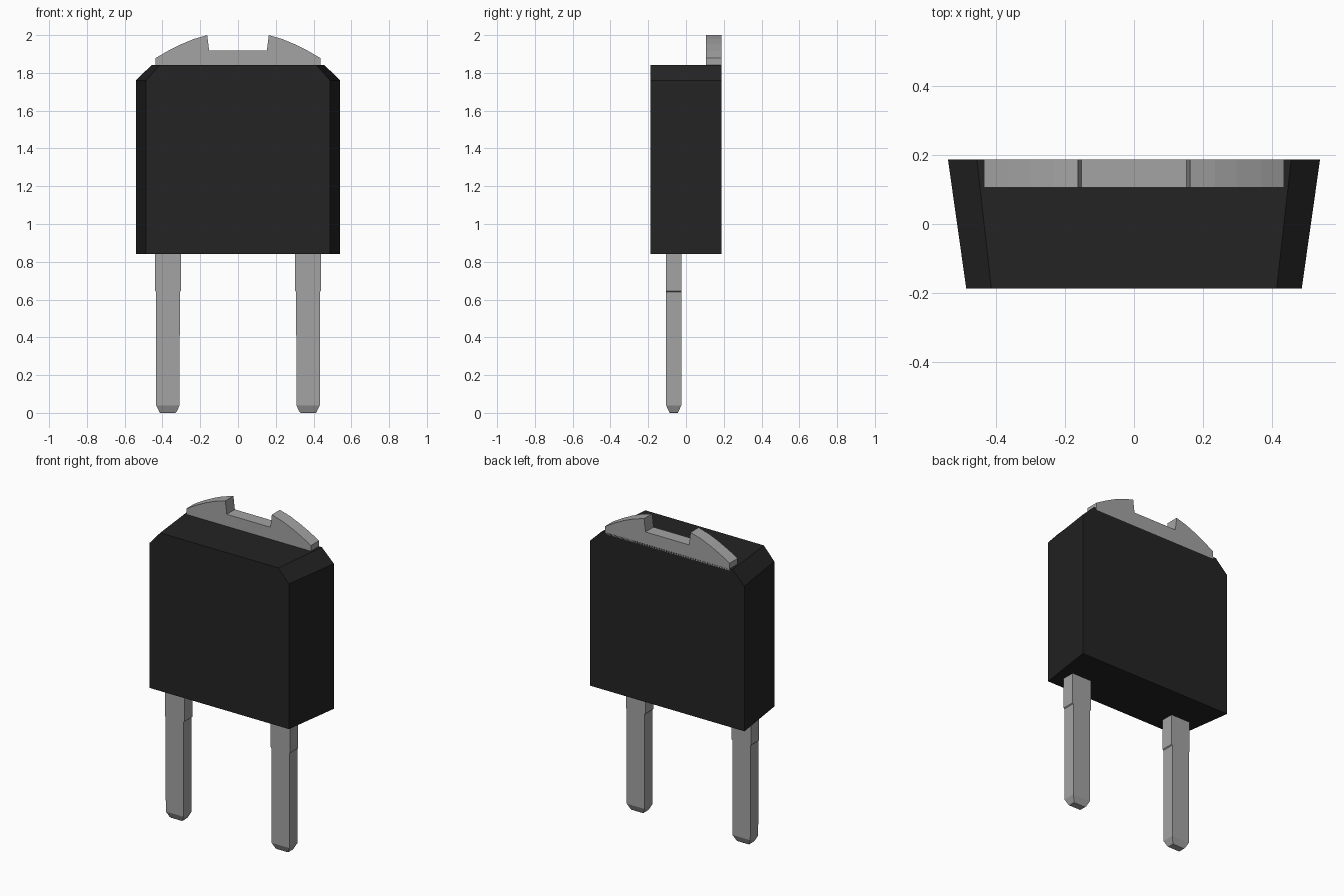
import bpy, bmesh, math

if "Cube" in bpy.data.objects:
    bpy.data.objects.remove(bpy.data.objects["Cube"], do_unlink=True)


def make_material(name, value):
    mat = bpy.data.materials.new(name)
    mat.use_nodes = True
    color = (value, value, value, 1.0)
    mat.diffuse_color = color
    mat.node_tree.nodes["Principled BSDF"].inputs["Base Color"].default_value = color
    return mat


black = make_material("black plastic", 0.017)
metal = make_material("grey metal", 0.37)


def loft(name, rings, mat):
    """Skin a closed solid through rings of equal point count."""
    bm = bmesh.new()
    loops = [[bm.verts.new(p) for p in ring] for ring in rings]
    n = len(loops[0])
    for a, b in zip(loops, loops[1:]):
        for i in range(n):
            j = (i + 1) % n
            bm.faces.new((a[i], a[j], b[j], b[i]))
    bm.faces.new(loops[0])
    bm.faces.new(loops[-1])
    bmesh.ops.recalc_face_normals(bm, faces=bm.faces)
    mesh = bpy.data.meshes.new(name)
    bm.to_mesh(mesh)
    bm.free()
    mesh.materials.append(mat)
    obj = bpy.data.objects.new(name, mesh)
    bpy.context.collection.objects.link(obj)
    return obj


def mirrored(half):
    """Complete a right-hand outline, listed bottom to top, across x = 0."""
    return half + [(-x, z) for x, z in reversed(half)]


# Body: wedge-sided block with clipped top corners, wider at the back
def body_ring(y, side, top):
    outline = mirrored([(side, 0.84), (side, 1.76), (top, 1.842)])
    return [(x, y, z) for x, z in outline]


loft("body", [body_ring(-0.187, 0.488, 0.415),
              body_ring(0.187, 0.541, 0.457)], black)

# Mounting tab: thin plate with curved shoulders and a central notch
tab_outline = mirrored([(0.437, 1.83), (0.437, 1.878), (0.37, 1.917),
                        (0.30, 1.952), (0.235, 1.979), (0.163, 2.0),
                        (0.153, 1.918)])
loft("mounting_tab", [[(x, y, z) for x, z in tab_outline]
                      for y in (0.106, 0.187)], metal)


# Leads: rectangular pins with a slight shoulder and a bevelled tip
def lead_ring(cx, z, half_x, half_y):
    cy = -0.065
    return [(cx + sx * half_x, cy + sy * half_y, z)
            for sx, sy in ((-1, -1), (1, -1), (1, 1), (-1, 1))]


sections = [(0.0, 0.040, 0.021), (0.006, 0.046, 0.025), (0.04, 0.062, 0.040),
            (0.64, 0.063, 0.040), (0.645, 0.068, 0.040), (0.85, 0.068, 0.040)]
for name, cx in (("left_lead", 0.371), ("right_lead", -0.371)):
    loft(name, [lead_ring(cx, *s) for s in sections], metal)
